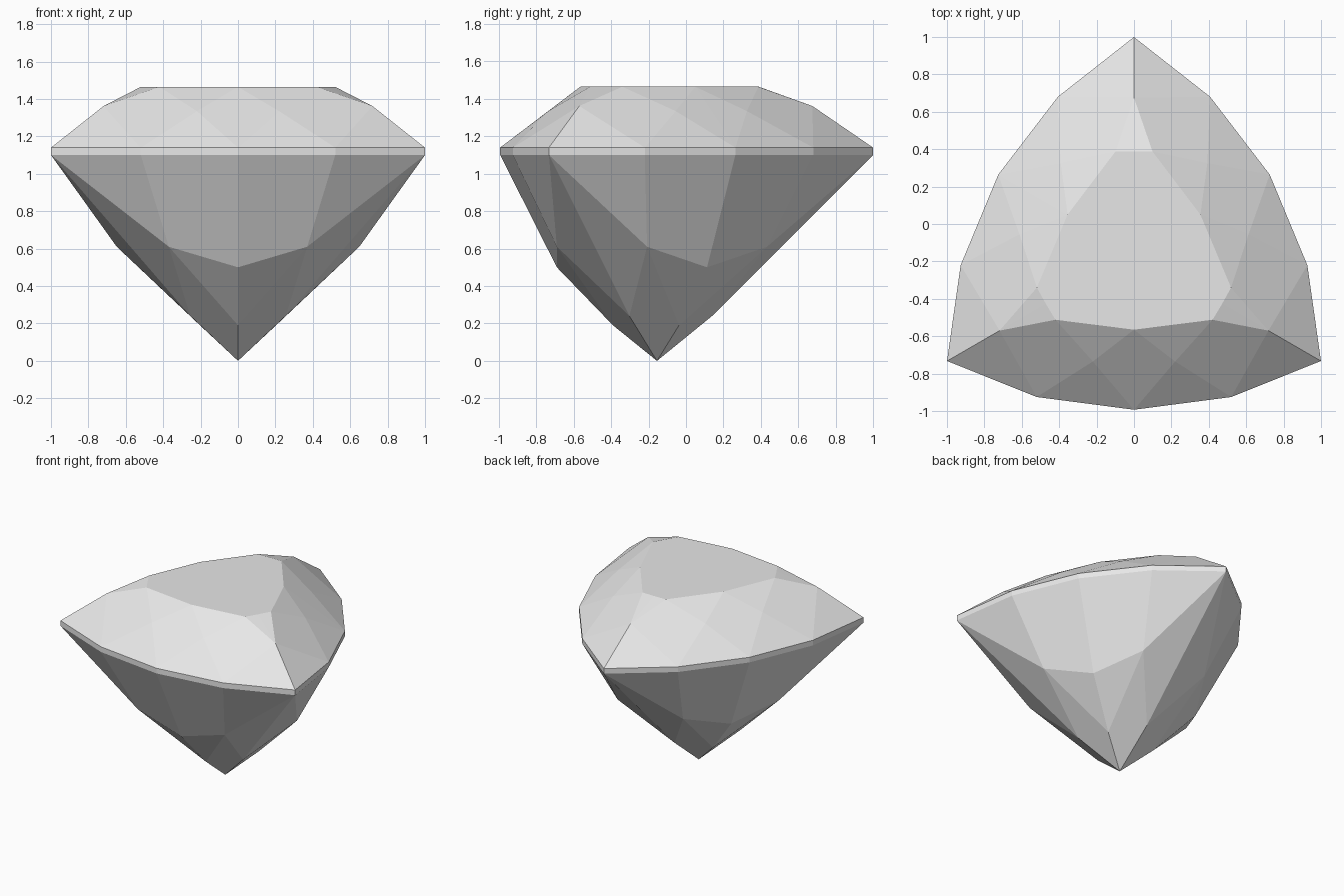
import bpy, bmesh, math
from mathutils import Matrix, Vector

cube = bpy.data.objects.get("Cube")
if cube:
    bpy.data.objects.remove(cube, do_unlink=True)

# Heights of the main levels
TABLE, GIRDLE_TOP, GIRDLE_BOTTOM = 1.465, 1.14, 1.10

# Points of half a side, from the side's middle to its corner, around the culet
mid, quarter, corner = (0, -0.838), (0.52, -0.77), (1.0, -0.577)
points = {
    "table_mid": (0, -0.41, TABLE),
    "table_side": (0.42, -0.357, TABLE),
    "table_corner": (0.471, -0.272, TABLE),
    "crown_side": (0.22, -0.58, 1.335),
    "crown_corner": (0.719, -0.415, 1.362),
    "pavilion_mid": (0, -0.535, 0.5),
    "pavilion_side": (0.37, -0.535, 0.61),
    "lower_mid": (0, -0.235, 0.19),
    "lower_corner": (0.255, -0.147, 0.24),
    "culet": (0, 0, 0),
}
for name, xy in (("mid", mid), ("quarter", quarter), ("corner", corner)):
    points["top_" + name] = (*xy, GIRDLE_TOP)
    points["low_" + name] = (*xy, GIRDLE_BOTTOM)

# Facets of half a side
facets = [
    # crown: star, bezel and upper girdle facets
    "table_mid crown_side table_side",
    "table_side crown_corner table_corner",
    "table_mid top_mid crown_side",
    "table_side crown_side top_quarter crown_corner",
    "crown_side top_mid top_quarter",
    "crown_corner top_quarter top_corner",
    # girdle band
    "top_mid low_mid low_quarter top_quarter",
    "top_quarter low_quarter low_corner top_corner",
    # pavilion
    "low_mid pavilion_mid pavilion_side low_quarter",
    "low_quarter pavilion_side low_corner",
    "low_corner pavilion_side lower_corner",
    "pavilion_mid lower_mid pavilion_side",
    "pavilion_side lower_mid culet lower_corner",
]

# Repeat the half side by mirroring and three-fold rotation
bm = bmesh.new()
for turn in range(3):
    spin = Matrix.Rotation(math.radians(120 * turn), 4, 'Z')
    for side in (1, -1):
        place = spin @ Matrix.Diagonal((side, 1, 1, 1))
        for facet in facets:
            bm.faces.new([bm.verts.new(place @ Vector(points[n])) for n in facet.split()])
bmesh.ops.remove_doubles(bm, verts=bm.verts, dist=0.004)

# Flat table on top, then join facets that lie in one plane
bmesh.ops.holes_fill(bm, edges=[e for e in bm.edges if e.is_boundary], sides=0)
bmesh.ops.dissolve_limit(bm, angle_limit=math.radians(1.5), verts=bm.verts, edges=bm.edges)
bmesh.ops.recalc_face_normals(bm, faces=bm.faces)
bmesh.ops.translate(bm, verts=bm.verts, vec=(0, -0.155, 0))

mesh = bpy.data.meshes.new("gemstone")
bm.to_mesh(mesh)
bm.free()
gem = bpy.data.objects.new("gemstone", mesh)
bpy.context.collection.objects.link(gem)

# Single pale grey
grey = bpy.data.materials.new("pale_grey")
grey.use_nodes = True
grey.diffuse_color = (0.8, 0.8, 0.8, 1)
grey.node_tree.nodes["Principled BSDF"].inputs["Base Color"].default_value = (0.8, 0.8, 0.8, 1)
mesh.materials.append(grey)
